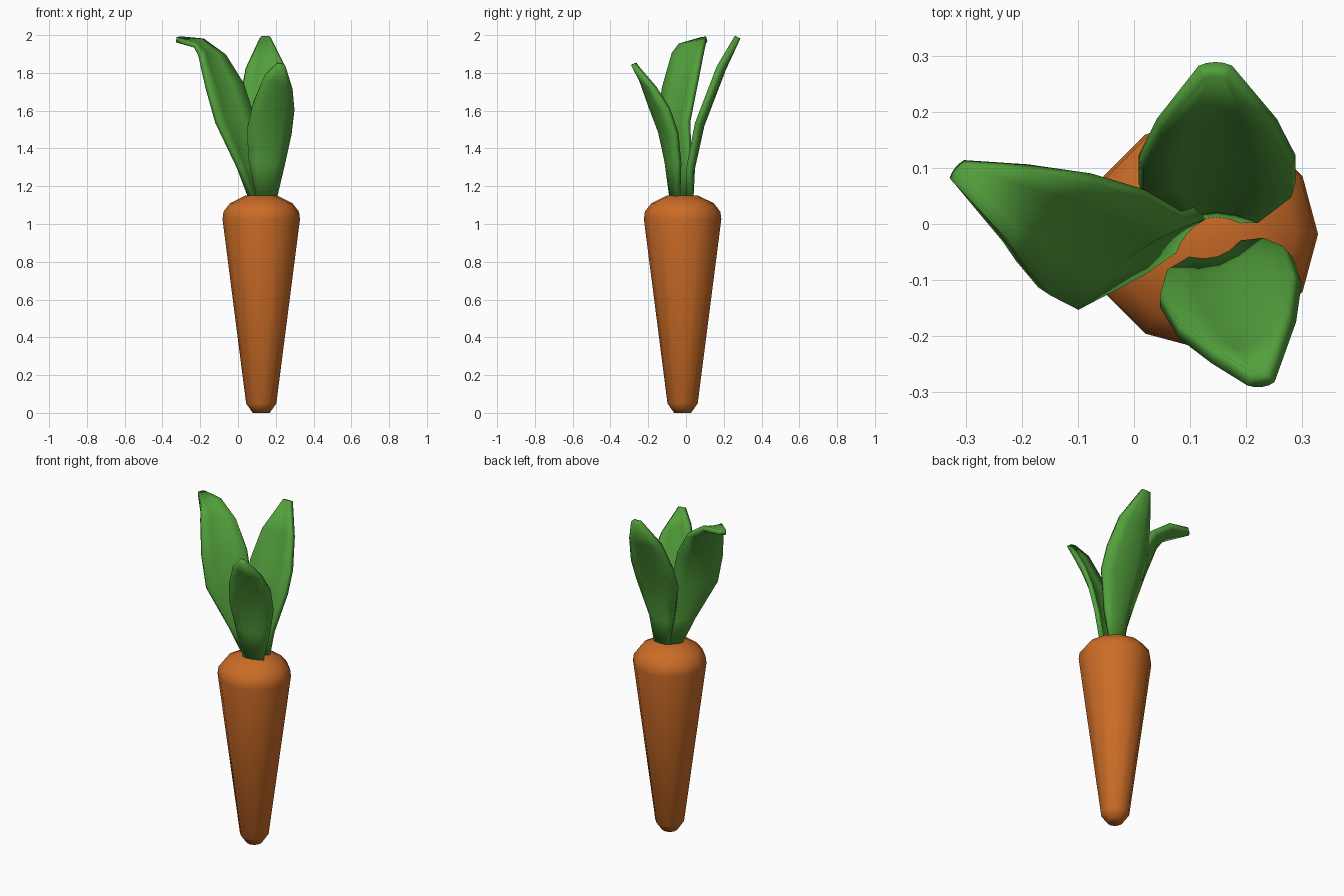
import bpy, bmesh, math
from mathutils import Vector

def material(name, color):
    m = bpy.data.materials.new(name)
    m.diffuse_color = (*color, 1)
    return m

def finish(bm, name, mat):
    bmesh.ops.recalc_face_normals(bm, faces=bm.faces)
    for f in bm.faces:
        f.smooth = True
    me = bpy.data.meshes.new(name)
    bm.to_mesh(me)
    bm.free()
    me.materials.append(mat)
    ob = bpy.data.objects.new(name, me)
    bpy.context.collection.objects.link(ob)
    return ob

orange = material("orange", (0.6, 0.15, 0.02))
green = material("green", (0.085, 0.35, 0.045))

# Root: tapered 12-sided lathe with rounded shoulder and tip
profile = [(0.045, 0), (0.08, 0.05), (0.205, 1.025), (0.2, 1.065), (0.165, 1.11), (0.08, 1.152)]
N = 12
bm = bmesh.new()
rings = [[bm.verts.new((0.123 + r * math.cos(2 * math.pi * i / N),
                        -0.018 + r * math.sin(2 * math.pi * i / N), z)) for i in range(N)]
         for r, z in profile]
for a, b in zip(rings, rings[1:]):
    for i in range(N):
        j = (i + 1) % N
        bm.faces.new((a[i], a[j], b[j], b[i]))
bm.faces.new(rings[0])
bm.faces.new(rings[-1])
finish(bm, "carrot_root", orange)

# Leaves: cupped strips between two edge curves, given thickness
def leaf(name, edges, outward, cup):
    out = Vector(outward).normalized()
    bm = bmesh.new()
    rows = []
    for p, q in edges:
        p, q = Vector(p), Vector(q)
        depth = cup * min(1, (q - p).length / 0.2)
        rows.append([bm.verts.new(p.lerp(q, t) + out * depth * 4 * t * (1 - t))
                     for t in (0, 0.25, 0.5, 0.75, 1)])
    for a, b in zip(rows, rows[1:]):
        for i in range(4):
            bm.faces.new((a[i], a[i + 1], b[i + 1], b[i]))
    ob = finish(bm, name, green)
    mod = ob.modifiers.new("thickness", "SOLIDIFY")
    mod.thickness = 0.028
    mod.offset = 0

leaf("left_leaf", [
    ((0.07, -0.04, 1.13), (0.12, 0.02, 1.13)),
    ((0.005, -0.085, 1.3), (0.12, 0.02, 1.3)),
    ((-0.11, -0.145, 1.54), (0.09, 0.01, 1.54)),
    ((-0.16, -0.12, 1.72), (0.025, 0.05, 1.74)),
    ((-0.2, -0.07, 1.9), (-0.07, 0.08, 1.89)),
    ((-0.225, -0.035, 1.945), (-0.185, 0.1, 1.97)),
    ((-0.327, 0.08, 1.975), (-0.302, 0.11, 1.98))], (-1, 1, 0), 0.02)

leaf("back_leaf", [
    ((0.105, 0.015, 1.13), (0.19, 0.015, 1.13)),
    ((0.07, 0.015, 1.3), (0.225, 0.015, 1.3)),
    ((0.012, 0.06, 1.53), (0.284, 0.06, 1.53)),
    ((0.012, 0.11, 1.66), (0.284, 0.11, 1.66)),
    ((0.045, 0.175, 1.83), (0.25, 0.175, 1.83)),
    ((0.12, 0.27, 1.99), (0.17, 0.27, 1.99))], (0, 1, -0.25), 0.025)

leaf("front_leaf", [
    ((0.1, -0.07, 1.13), (0.195, -0.04, 1.13)),
    ((0.058, -0.095, 1.34), (0.24, -0.035, 1.32)),
    ((0.047, -0.135, 1.5), (0.275, -0.05, 1.48)),
    ((0.08, -0.19, 1.64), (0.29, -0.095, 1.61)),
    ((0.14, -0.235, 1.785), (0.28, -0.165, 1.72)),
    ((0.205, -0.275, 1.85), (0.242, -0.272, 1.845))], (0.35, -1, -0.25), 0.03)
